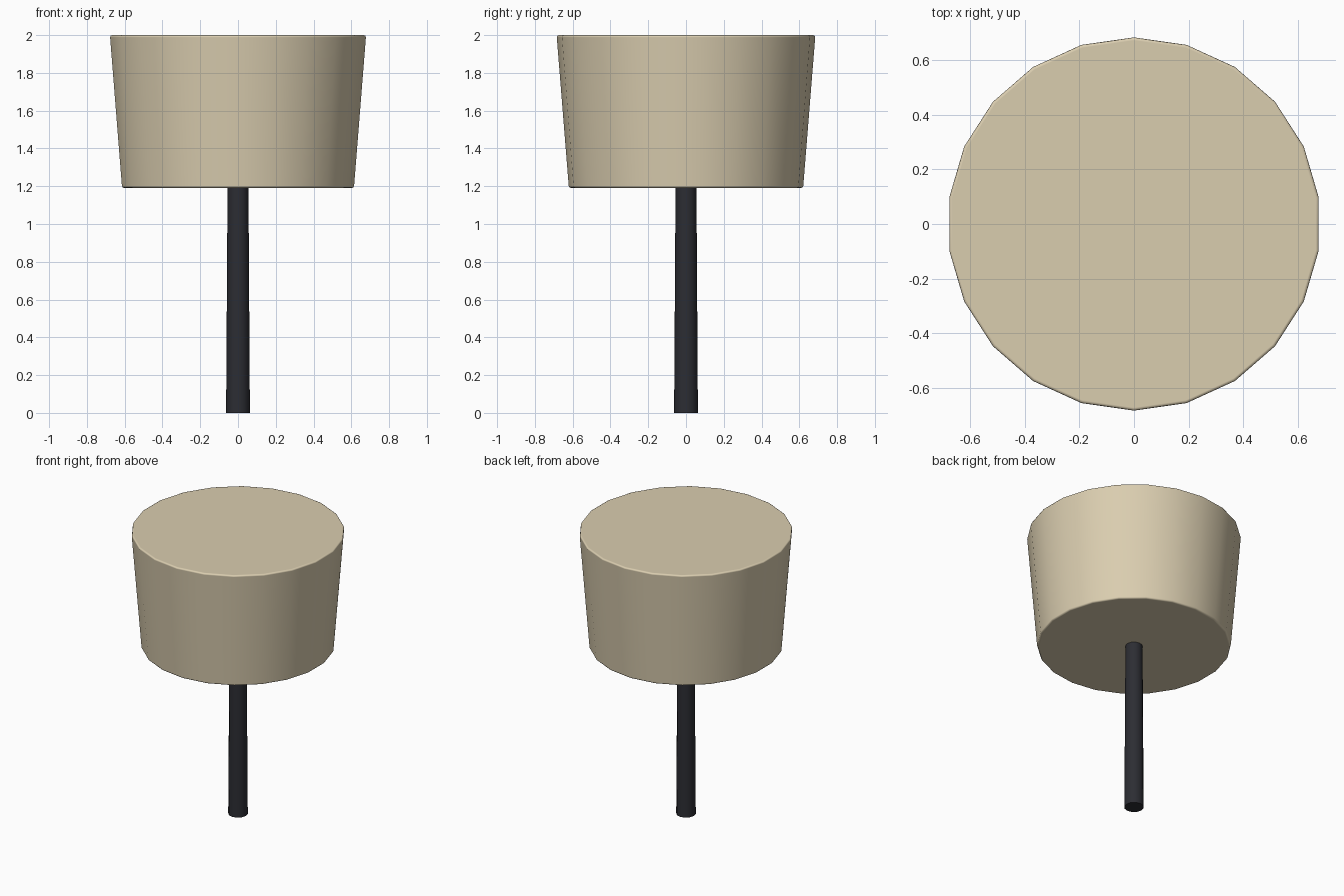
import bpy

cube = bpy.data.objects.get("Cube")
if cube:
    bpy.data.objects.remove(cube, do_unlink=True)


def make_material(name, rgb, roughness):
    mat = bpy.data.materials.new(name)
    mat.use_nodes = True
    color = (*rgb, 1.0)
    mat.diffuse_color = color
    bsdf = next(n for n in mat.node_tree.nodes if n.type == 'BSDF_PRINCIPLED')
    bsdf.inputs["Base Color"].default_value = color
    bsdf.inputs["Roughness"].default_value = roughness
    return mat


def tapered_drum(name, sides, r_bottom, r_top, z0, z1, mat):
    bpy.ops.mesh.primitive_cone_add(vertices=sides, radius1=r_bottom, radius2=r_top,
                                    depth=z1 - z0, location=(0, 0, (z0 + z1) / 2))
    obj = bpy.context.object
    obj.name = obj.data.name = name
    obj.data.materials.append(mat)
    return obj


beige = make_material("warm beige fabric", (0.70, 0.61, 0.43), 0.8)
black = make_material("dark charcoal metal", (0.025, 0.026, 0.033), 0.5)

# Slim stem, slightly thinner towards the shade
stem = tapered_drum("stem", 12, 0.063, 0.055, 0.0, 1.25, black)
bpy.ops.object.shade_smooth_by_angle(angle=0.7)

# Closed drum shade, wider at the top, with a softened rim
shade = tapered_drum("shade", 22, 0.62, 0.685, 1.19, 2.0, beige)
bpy.ops.object.shade_smooth()
bevel = shade.modifiers.new("soft_rim", 'BEVEL')
bevel.width = 0.012
bevel.segments = 2
bevel.limit_method = 'ANGLE'
bevel.angle_limit = 0.7
bevel.harden_normals = True
